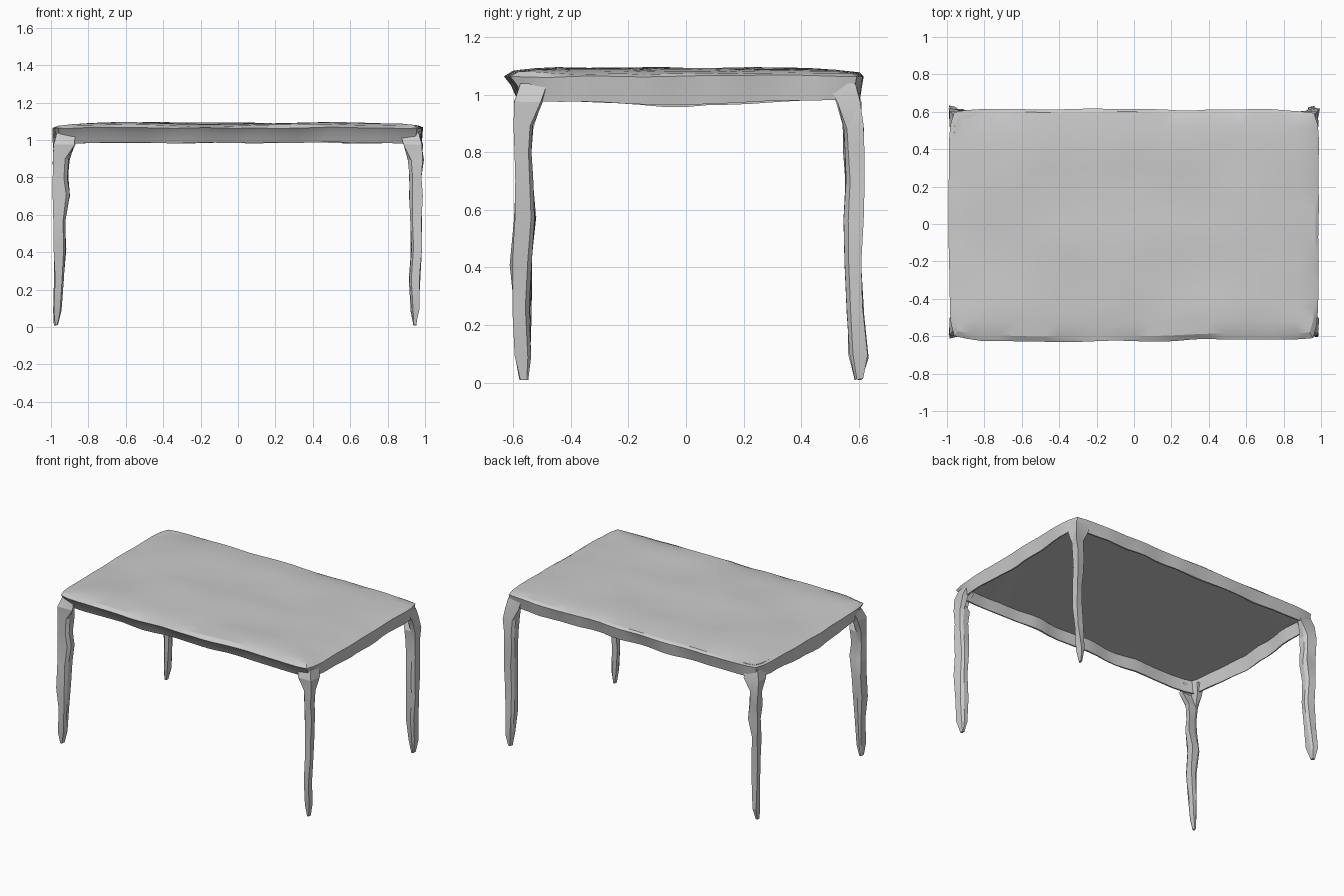
import bpy, bmesh
from mathutils import Vector, noise

cube = bpy.data.objects.get("Cube")
if cube:
    bpy.data.objects.remove(cube)


def make_material(name, value):
    mat = bpy.data.materials.new(name)
    mat.use_nodes = True
    mat.diffuse_color = (value, value, value, 1)
    mat.node_tree.nodes["Principled BSDF"].inputs["Base Color"].default_value = (value, value, value, 1)
    return mat


GREY = make_material("plain grey", 0.6)


def finish(bm, name, angle):
    bmesh.ops.triangulate(bm, faces=bm.faces[:])
    bmesh.ops.recalc_face_normals(bm, faces=bm.faces[:])
    mesh = bpy.data.meshes.new(name)
    bm.to_mesh(mesh)
    bm.free()
    mesh.materials.append(GREY)
    obj = bpy.data.objects.new(name, mesh)
    bpy.context.collection.objects.link(obj)
    bpy.ops.object.select_all(action="DESELECT")
    obj.select_set(True)
    bpy.context.view_layer.objects.active = obj
    bpy.ops.object.shade_smooth_by_angle(angle=angle)


def wobble(p, scale, amount):
    return noise.noise_vector(Vector(p) * scale) * amount


# Tabletop: thin uneven sheet with rounded corners, rim folded down into an apron
def build_top():
    bm = bmesh.new()
    bmesh.ops.create_grid(bm, x_segments=24, y_segments=16, size=1)
    for v in bm.verts:
        x, y = v.co.x, v.co.y
        corner = 1 - 0.03 * abs(x * y) ** 8
        edge = max(abs(x), abs(y)) ** 10
        v.co = (x * 0.97 * corner, y * 0.595 * corner, 1.088 - 0.012 * edge)
        bump = wobble(v.co, 2.6, 1)
        crease = wobble((v.co.x * 3, v.co.y * 9, 0), 1, 0.004)
        v.co += Vector((bump.x * 0.006, bump.y * 0.016 * edge, bump.z * 0.012 + crease.z))

    rim = [e for e in bm.edges if e.is_boundary]
    # Each fold: x reach, front reach, back reach, height, sag of the side rails
    folds = [(0.988, 0.625, 0.612, 1.064, 0), (0.983, 0.6, 0.605, 1.035, 0.01),
             (0.975, 0.575, 0.595, 0.984, 0.022), (0.965, 0.565, 0.585, 0.984, 0.022),
             (0.955, 0.565, 0.58, 1.068, 0)]
    old = (0.97, 0.595, 0.595)
    for rx, front, back, z, sag in folds:
        out = bmesh.ops.extrude_edge_only(bm, edges=rim)["geom"]
        rim = [g for g in out if isinstance(g, bmesh.types.BMEdge)]
        for v in (g for g in out if isinstance(g, bmesh.types.BMVert)):
            v.co.x *= rx / old[0]
            v.co.y *= front / old[1] if v.co.y < 0 else back / old[2]
            side = abs(v.co.x / rx) ** 12
            v.co.z = z - sag * side * (1 - abs(v.co.y) / back)
            v.co += wobble((v.co.x, v.co.y, 1), 5, 0.007)
        old = (rx, front, back)
    # Panel closing the underside
    bmesh.ops.contextual_create(bm, geom=rim)
    finish(bm, "tabletop", 0.35)


# Outer and inner limits of the legs at each height
HEIGHTS = [1.04, 0.975, 0.89, 0.8, 0.7, 0.57, 0.42, 0.25, 0.09, 0.01]
SIDES = {
    "right": ([-0.97, -0.985, -0.99, -0.99, -0.985, -0.985, -0.985, -0.985, -0.985, -0.98],
              [-0.87, -0.875, -0.905, -0.91, -0.9, -0.92, -0.925, -0.935, -0.945, -0.965]),
    "left": ([0.97, 0.985, 0.99, 0.985, 0.985, 0.98, 0.98, 0.97, 0.965, 0.955],
             [0.87, 0.885, 0.91, 0.915, 0.92, 0.92, 0.925, 0.915, 0.925, 0.94]),
    "front": ([-0.575, -0.595, -0.595, -0.59, -0.59, -0.595, -0.605, -0.6, -0.595, -0.58],
              [-0.48, -0.5, -0.53, -0.54, -0.53, -0.52, -0.535, -0.54, -0.54, -0.55]),
    "back": ([0.59, 0.605, 0.615, 0.62, 0.615, 0.61, 0.61, 0.615, 0.635, 0.615],
             [0.49, 0.52, 0.545, 0.55, 0.55, 0.55, 0.555, 0.56, 0.565, 0.585]),
}
# Sections as fractions from the outer corner inwards
BRACKET = [(0, 0), (1, 0), (1, 0.35), (0.35, 0.35), (0.35, 1), (0, 1)]
BLADE = [(0, 0), (0.8, 0.08), (1, 0.4), (1, 1), (0.4, 1), (0.08, 0.8)]


# Leg: bracket under the apron, lofted down into a narrow crooked blade
def build_leg(depth, side):
    bm = bmesh.new()
    rings = []
    for z, xo, xi, yo, yi in zip(HEIGHTS, *SIDES[side], *SIDES[depth]):
        ring = []
        for u, v in BRACKET if z > 0.95 else BLADE:
            p = Vector((xo + (xi - xo) * u, yo + (yi - yo) * v, z))
            shift = wobble(p, 14, 0.011)
            shift.z *= 2 if 0.05 < z < 0.95 else 0.5
            ring.append(bm.verts.new(p + shift))
        rings.append(ring)
    for a, b in zip(rings, rings[1:]):
        for i in range(len(a)):
            j = (i + 1) % len(a)
            bm.faces.new((a[i], a[j], b[j], b[i]))
    bm.faces.new(rings[0])
    bm.faces.new(rings[-1])
    finish(bm, depth + "_" + side + "_leg", 0.3)


build_top()
for depth in ("front", "back"):
    for side in ("left", "right"):
        build_leg(depth, side)
